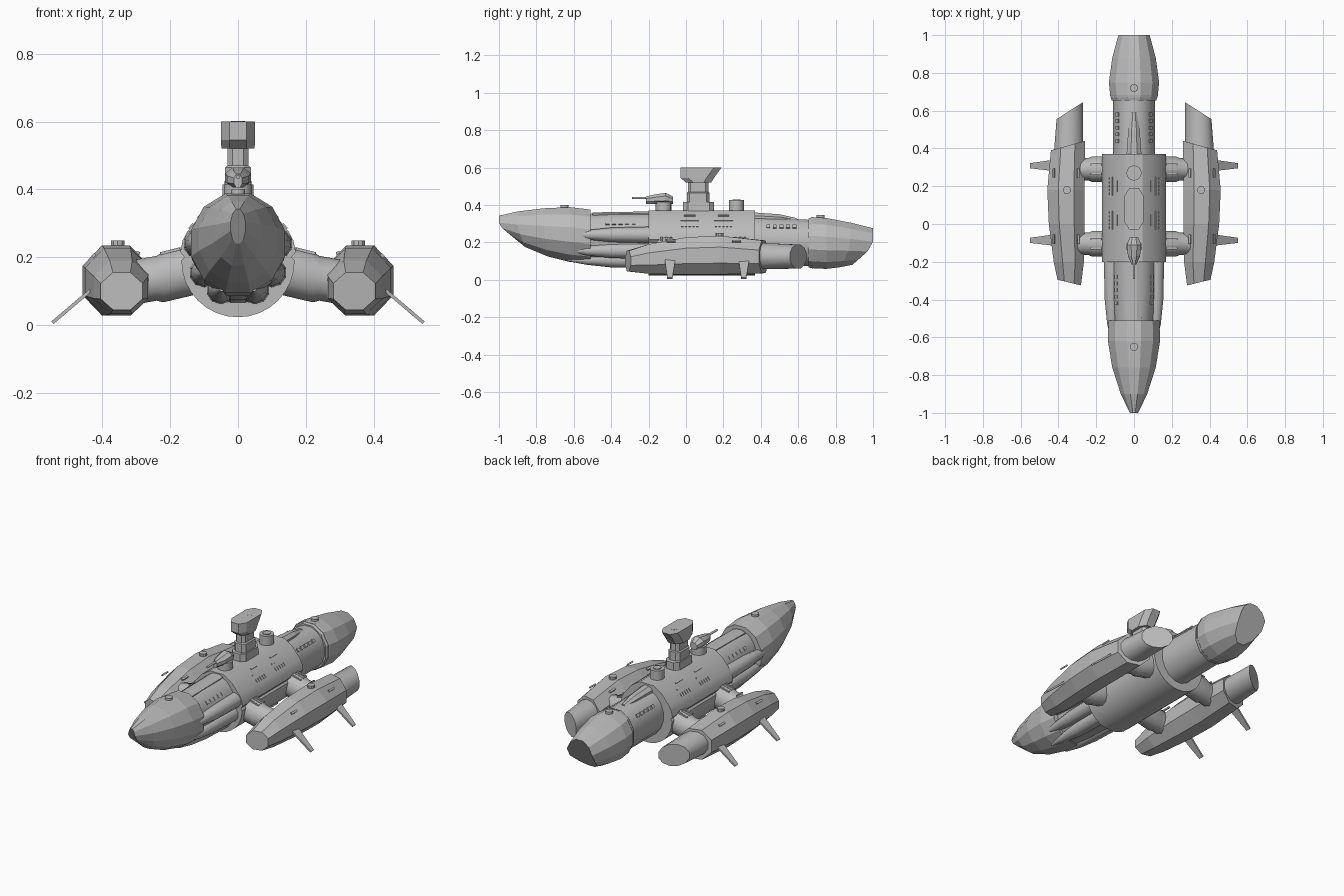
import bpy, bmesh
from math import sin, cos, pi, radians
from mathutils import Matrix, Vector

old = bpy.data.objects.get("Cube")
if old:
    bpy.data.objects.remove(old)

grey = bpy.data.materials.new("hull grey")
grey.use_nodes = True
grey.diffuse_color = (0.5, 0.5, 0.5, 1)
grey.node_tree.nodes["Principled BSDF"].inputs["Base Color"].default_value = (0.5, 0.5, 0.5, 1)


def finish(name, bm, mirror=False, smooth=0):
    bmesh.ops.recalc_face_normals(bm, faces=bm.faces)
    mesh = bpy.data.meshes.new(name)
    bm.to_mesh(mesh)
    bm.free()
    mesh.materials.append(grey)
    ob = bpy.data.objects.new(name, mesh)
    bpy.context.collection.objects.link(ob)
    if mirror:
        ob.modifiers.new("mirror", 'MIRROR').use_mirror_merge = False
    if smooth:
        bpy.ops.object.select_all(action='DESELECT')
        ob.select_set(True)
        bpy.context.view_layer.objects.active = ob
        bpy.ops.object.shade_smooth_by_angle(angle=radians(smooth))
    return ob


def loft(name, rings, mirror=False, smooth=0):
    """Skin a list of equal rings and cap both ends."""
    bm = bmesh.new()
    loops = [[bm.verts.new(p) for p in r] for r in rings]
    for a, b in zip(loops, loops[1:]):
        for i in range(len(a)):
            j = (i + 1) % len(a)
            bm.faces.new((a[i], a[j], b[j], b[i]))
    bm.faces.new(loops[0])
    bm.faces.new(loops[-1])
    return finish(name, bm, mirror, smooth)


def ring(y, cx, hw, top, bot, n=12, low=0, side=0):
    """Oval section across y; low and side shift its lower / outer part along y."""
    pts = []
    for i in range(n):
        a = 2 * pi * (i + 0.5) / n
        c, s = cos(a) / cos(pi / n), sin(a) / cos(pi / n)
        pts.append((cx + hw * c, y + low * max(0, -s) + side * c,
                    (top + bot) / 2 + (top - bot) / 2 * s))
    return pts


def deck(z, y0, y1, hw, nose=0.04):
    """Long eight-sided section across z."""
    half = [(hw / 2, y0), (hw, y0 + nose), (hw, y1 - nose), (hw / 2, y1)]
    return [(x, y, z) for x, y in half] + [(-x, y, z) for x, y in reversed(half)]


def drum(name, x, y, z0, z1, r, n=16, mirror=False, taper=1):
    bm = bmesh.new()
    bmesh.ops.create_cone(bm, cap_ends=True, segments=n, radius1=r, radius2=r * taper,
                          depth=z1 - z0, matrix=Matrix.Translation((x, y, (z0 + z1) / 2)))
    return finish(name, bm, mirror, 35)


# Central hull: faceted roof, side ledge, round belly
half = [(0.045, 0.37), (0.10, 0.335), (0.15, 0.275), (0.163, 0.25), (0.17, 0.215), (0.158, 0.2)]
half += [(0.167 * cos(a), 0.19 - 0.167 * sin(a)) for a in (pi / 2 * i / 8 for i in range(9))]
section = half + [(-x, z) for x, z in reversed(half[:-1])]
loft("central_hull", [[(x, y, z) for x, z in section] for y in (-0.2, 0.37)], smooth=20)

# Bow, neck and stern
loft("bow", [ring(-1.0, 0, 0.022, 0.342, 0.24, low=0.06),
             ring(-0.9, 0, 0.07, 0.365, 0.175, low=0.04),
             ring(-0.76, 0, 0.115, 0.382, 0.125, low=0.02),
             ring(-0.62, 0, 0.138, 0.388, 0.095),
             ring(-0.51, 0, 0.135, 0.375, 0.085)])
loft("front_neck", [ring(-0.58, 0, 0.10, 0.35, 0.095, 16), ring(-0.4, 0, 0.115, 0.357, 0.075, 16),
                    ring(-0.15, 0, 0.12, 0.357, 0.065, 16)], smooth=30)
loft("rear_body", [ring(0.33, 0, 0.11, 0.338, 0.07, 16),
                   ring(0.7, 0, 0.11, 0.318, 0.075, 16)], smooth=30)
loft("stern", [ring(0.67, 0, 0.125, 0.335, 0.062), ring(0.75, 0, 0.133, 0.33, 0.058),
               ring(0.88, 0, 0.115, 0.305, 0.068, low=-0.05),
               ring(1.0, 0, 0.083, 0.275, 0.08, low=-0.11)])
loft("stern_collar", [ring(0.655, 0, 0.118, 0.328, 0.066), ring(0.68, 0, 0.127, 0.336, 0.06)])

# Long tapered fairings hugging the neck
for name, x, z in (("upper", 0.118, 0.24), ("middle", 0.10, 0.155), ("lower", 0.05, 0.105)):
    loft(name + "_fairing", [ring(y, x * k, r, z + r, z - r, 10) for y, r, k in
                             ((-0.63, 0.006, 0.95), (-0.53, 0.024, 1), (-0.4, 0.037, 1), (-0.18, 0.042, 1))],
         True, 40)

# Ridges on the backs of neck and rear body
loft("front_spine", [ring(y, 0, w, t, 0.33, 8) for y, w, t in
                     ((-0.5, 0.04, 0.36), (-0.19, 0.04, 0.365))])
loft("rear_spine", [ring(y, 0, w, t, 0.30, 8) for y, w, t in
                    ((0.36, 0.04, 0.36), (0.5, 0.03, 0.35), (0.59, 0.015, 0.33))])

# Side pods with slanted nozzles
loft("side_pod", [ring(-0.31, 0.343, 0.062, 0.155, 0.045, 8, side=0.015),
                  ring(-0.2, 0.345, 0.08, 0.19, 0.032, 8),
                  ring(0.0, 0.356, 0.095, 0.227, 0.028, 8),
                  ring(0.18, 0.36, 0.099, 0.235, 0.028, 8),
                  ring(0.415, 0.35, 0.09, 0.21, 0.035, 8, side=-0.025)], True)
loft("pod_nozzle", [ring(0.36, 0.347, 0.078, 0.198, 0.055, 12),
                    ring(0.6, 0.34, 0.07, 0.188, 0.06, 12, side=-0.045)], True, 35)
drum("pod_hatch", 0.355, 0.18, 0.22, 0.25, 0.021, 10, True)

# Struts and fins
for y, name in ((-0.105, "front"), (0.29, "rear")):
    loft(name + "_strut", [[(x, y + r * cos(pi * i / 6), z + 1.1 * r * sin(pi * i / 6)) for i in range(12)]
                           for x, z, r in ((0.08, 0.175, 0.068), (0.22, 0.142, 0.068),
                                           (0.24, 0.138, 0.06), (0.34, 0.12, 0.06))], True, 35)
    d = 0.005
    loft(name + "_fin", [[(x + s * d * 0.65, y + u, z + s * d * 0.76)
                          for s, u in ((-1, a), (-1, b), (1, b), (1, a))]
                         for x, z, a, b in ((0.42, 0.115, -0.01, 0.05), (0.547, 0.007, 0.005, 0.032))], True)

# Command tower
loft("tower_base", [deck(0.35, -0.015, 0.15, 0.048, 0.025), deck(0.415, -0.015, 0.15, 0.045, 0.025)])
loft("tower_column", [deck(0.41, 0.005, 0.125, 0.038, 0.015), deck(0.465, 0.005, 0.125, 0.038, 0.015),
                      deck(0.47, 0.01, 0.12, 0.031, 0.015), deck(0.53, 0.01, 0.12, 0.031, 0.015)])
loft("tower_head", [deck(0.52, 0.0, 0.135, 0.049), deck(0.545, -0.03, 0.15, 0.05),
                    deck(0.6, -0.03, 0.19, 0.05)])
drum("tower_hatch", 0, 0.11, 0.595, 0.601, 0.02)

# Gun turret ahead of the tower and mount behind it
drum("turret_ring", 0, -0.12, 0.35, 0.415, 0.042)
loft("turret_house", [ring(y, 0, w, t, 0.405, 8) for y, w, t in
                      ((-0.215, 0.012, 0.445), (-0.17, 0.032, 0.455), (-0.11, 0.038, 0.465), (-0.07, 0.022, 0.445))])
loft("gun_barrel", [ring(y, 0, 0.006, 0.443, 0.431, 8) for y in (-0.29, -0.18)], smooth=50)
drum("rear_mount", 0, 0.27, 0.35, 0.425, 0.04)
drum("rear_mount_cap", 0, 0.27, 0.42, 0.43, 0.022)
drum("bow_hatch", 0, -0.65, 0.37, 0.399, 0.021)
drum("stern_hatch", 0, 0.72, 0.32, 0.345, 0.021)

# Raised panel strips and vents
bm = bmesh.new()


def plate(x, y, z, length, width, tilt):
    m = (Matrix.Translation((x, y, z)) @ Matrix.Rotation(radians(tilt), 4, 'Y')
         @ Matrix.Diagonal(Vector((width, length, 0.008, 1))))
    bmesh.ops.create_cube(bm, size=1, matrix=m)


for i in range(5):
    for y0 in (-0.02, 0.16):
        plate(0.137, y0 + i * 0.02, 0.291, 0.011, 0.02, 50)
    for y0, x, z in ((-0.42, 0.093, 0.302), (0.44, 0.089, 0.285)):
        plate(x, y0 + i * 0.035, z, 0.02, 0.02, 50)
for y in (-0.02, 0.16):
    plate(0.115, y + 0.04, 0.318, 0.1, 0.007, 50)
    plate(0.09, y + 0.04, 0.342, 0.06, 0.008, 32)
for y in (-0.105, 0.29):
    for k in (-0.025, 0, 0.025):
        plate(0.2, y + k, 0.218, 0.01, 0.06, 14)
for y in (-0.1, 0.25):
    plate(0.295, y + 0.02, 0.213, 0.05, 0.012, -22)
    plate(0.425, y + 0.02, 0.205, 0.05, 0.012, 45)
finish("surface_panels", bm, True)
